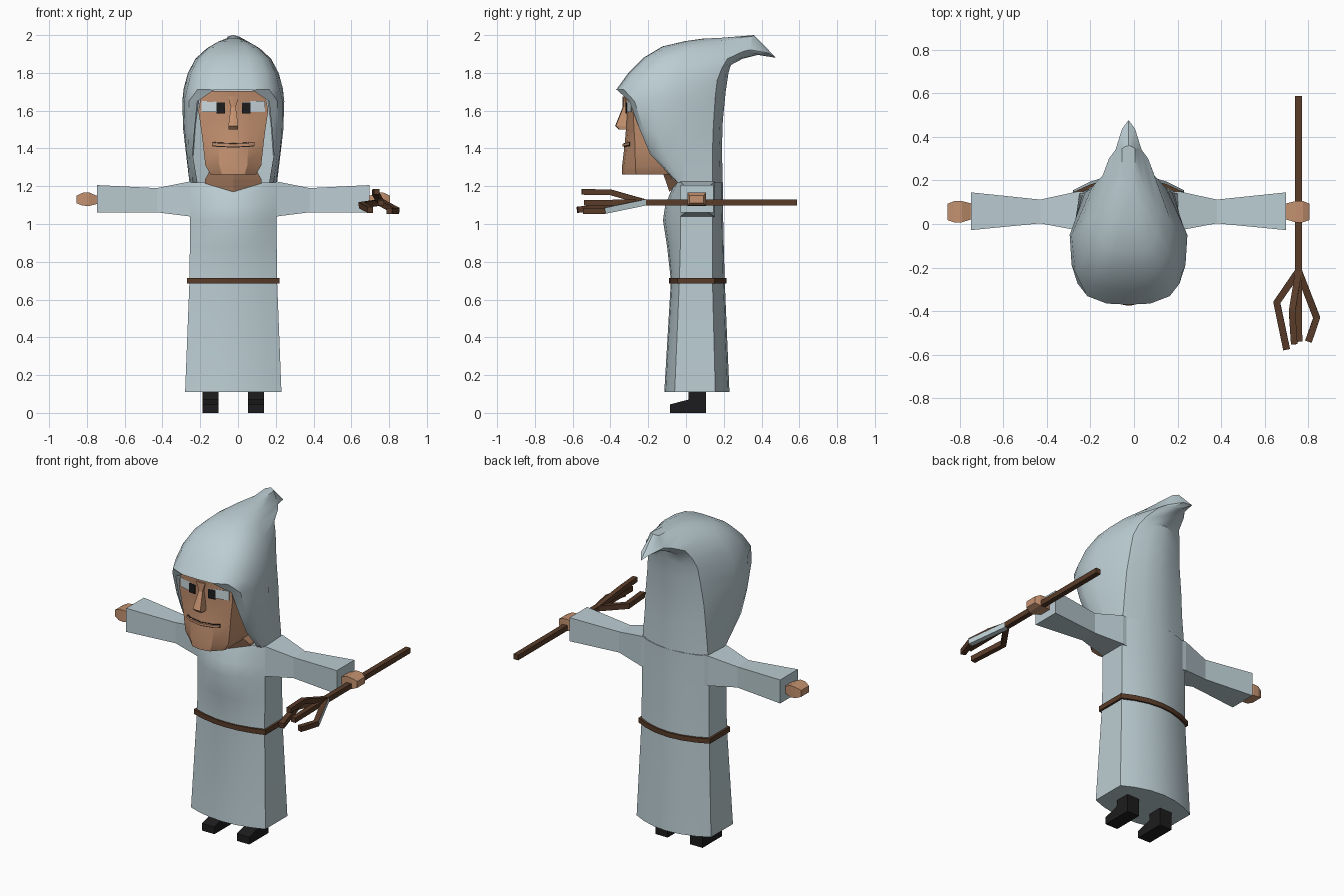
import bpy, bmesh, math
from mathutils import Vector

if "Cube" in bpy.data.objects:
    bpy.data.objects.remove(bpy.data.objects["Cube"])

CX = -0.025  # centre line of the figure


def material(name, col):
    m = bpy.data.materials.new(name)
    m.diffuse_color = (*col, 1)
    m.use_nodes = True
    m.node_tree.nodes["Principled BSDF"].inputs["Base Color"].default_value = m.diffuse_color
    return m


CLOTH = material("pale_cloth", (0.50, 0.61, 0.65))
SKIN = material("skin", (0.56, 0.29, 0.165))
BROWN = material("brown_wood", (0.10, 0.045, 0.022))
BLACK = material("black_leather", (0.012, 0.012, 0.013))
WHITE = material("eye_white", (0.60, 0.69, 0.73))


def finish(name, bm, mat, smooth=0, offset=CX):
    bmesh.ops.recalc_face_normals(bm, faces=bm.faces)
    me = bpy.data.meshes.new(name)
    bm.to_mesh(me)
    bm.free()
    me.materials.append(mat)
    ob = bpy.data.objects.new(name, me)
    ob.location.x = offset
    bpy.context.collection.objects.link(ob)
    if smooth:
        bpy.ops.object.select_all(action='DESELECT')
        ob.select_set(True)
        bpy.context.view_layer.objects.active = ob
        bpy.ops.object.shade_smooth_by_angle(angle=math.radians(smooth))
    return ob


def mirrored(half):
    """Closed ring from a half outline that starts and ends on x = 0."""
    return half + [(-x, y, z) for x, y, z in half[-2:0:-1]]


def loft(name, rings, mat, caps=(True, True), open_rows=0, smooth=0, offset=CX):
    bm = bmesh.new()
    rows = [[bm.verts.new(p) for p in r] for r in rings]
    n = len(rows[0])
    for k in range(len(rows) - 1):
        a, b = rows[k], rows[k + 1]
        for i in range(n):
            j = (i + 1) % n
            if k < open_rows and 0 in (i, j):
                continue  # leave the front open
            bm.faces.new((a[i], a[j], b[j], b[i]))
    if caps[0]:
        bm.faces.new(rows[0])
    if caps[1]:
        bm.faces.new(rows[-1])
    bmesh.ops.delete(bm, geom=[v for v in bm.verts if not v.link_faces], context='VERTS')
    return finish(name, bm, mat, smooth, offset)


def rod(name, pts, r, mat):
    """Square bar along a mostly horizontal path."""
    rings = []
    for i, p in enumerate(pts):
        d = Vector(pts[min(i + 1, len(pts) - 1)]) - Vector(pts[max(i - 1, 0)])
        s = d.cross(Vector((0, 0, 1))).normalized() * r
        u = s.cross(d).normalized() * r
        rings.append([Vector(p) + s + u, Vector(p) - s + u, Vector(p) - s - u, Vector(p) + s - u])
    return loft(name, rings, mat, offset=0)


def box_ring(x, y0, y1, z0, z1):
    return [(x, y0, z0), (x, y1, z0), (x, y1, z1), (x, y0, z1)]


# Robe: flat sides, curved front and back
def robe_ring(z, w, f, fs, bs, b):
    front = [(w * u, f + (fs - f) * u * u, z) for u in (0, .35, .7, 1)]
    back = [(w * u, b + (bs - b) * u * u, z) for u in (1, .7, .35, 0)]
    return mirrored(front + back)


loft("robe", [robe_ring(*r) for r in (
    (.11, .255, -.115, -.06, .155, .23),
    (.70, .232, -.08, -.035, .14, .205),
    (.88, .230, -.10, -.03, .14, .20),
    (1.02, .230, -.122, -.03, .14, .197),
    (1.10, .230, -.11, -.03, .14, .195),
    (1.22, .230, -.06, -.03, .14, .195))], CLOTH, smooth=35)
loft("belt", [robe_ring(z, .245, -.09, -.045, .15, .215) for z in (.685, .715)], BROWN, smooth=35)

# Hood: rows run from the open front edge round the side to the back
def hood_ring(xe, ye, ze, xs, ys, zs, xf, yf, yb, zb):
    half = [(0, ye - .005, ze)]
    for t in (0, .33, .67, 1):
        a, b, c = (1 - t) ** 2, 2 * t * (1 - t), t * t
        half.append((a * xe + b * xs + c * xs, a * ye + b * ye + c * ys, ze + (zs - ze) * t))
    half += [(xf, yf, (zs + zb) / 2), (xf * .5, yf * .3 + yb * .7, zs * .3 + zb * .7), (0, yb, zb)]
    return mirrored(half)


loft("hood", [hood_ring(*r) for r in (
    (.19, -.05, 1.22, .232, 0, 1.22, .225, .14, .195, 1.20),
    (.215, -.19, 1.37, .25, -.02, 1.37, .21, .14, .19, 1.40),
    (.205, -.245, 1.50, .265, -.05, 1.50, .20, .145, .195, 1.55),
    (.19, -.30, 1.65, .27, -.05, 1.65, .18, .155, .21, 1.70),
    (.10, -.365, 1.71, .262, -.05, 1.72, .17, .165, .225, 1.80),
    (.09, -.30, 1.80, .24, -.04, 1.80, .15, .19, .24, 1.85),
    (.08, -.22, 1.88, .20, 0, 1.875, .12, .22, .30, 1.875),
    (.06, -.12, 1.94, .14, .05, 1.93, .09, .30, .38, 1.895),
    (.04, 0, 1.968, .08, .15, 1.965, .06, .34, .477, 1.88),
    (.01, .10, 1.982, .03, .25, 1.985, .03, .345, .36, 2.0))],
    CLOTH, caps=(False, True), open_rows=4, smooth=40)


# Head, neck and collar
def head_ring(z, yc, xw, yw, yb):
    return mirrored([(0, yc, z), (xw * .5, yc + .012, z), (xw, yw, z), (xw, yb, z), (0, yb, z)])


loft("head", [head_ring(*r) for r in (
    (1.262, -.338, .12, -.265, -.05),
    (1.31, -.338, .148, -.268, -.05),
    (1.42, -.325, .16, -.27, -.05),
    (1.50, -.318, .17, -.275, -.05),
    (1.60, -.315, .185, -.28, -.05),
    (1.705, -.335, .165, -.28, -.05))], SKIN, smooth=25)
loft("neck", [mirrored([(0, f, z0), (w, s, z1), (w, .1, z1), (0, .1, z1)]) for f, s, z0, z1, w in (
    (-.088, -.048, 1.17, 1.215, .15), (-.11, -.07, 1.235, 1.235, .15),
    (-.13, -.11, 1.29, 1.29, .12))], SKIN)

# Nose and mouth
loft("nose", [mirrored([(0, y, z), (w, y + .004, z), (w, -.29, z), (0, -.29, z)]) for z, y, w in (
    (1.50, -.355, .024), (1.52, -.375, .026), (1.62, -.335, .013), (1.675, -.335, .03))], SKIN)
for nm, z, h, out, mat in (("mouth_line", 1.416, .011, .004, BLACK), ("lips", 1.417, .007, .011, SKIN)):
    loft(nm, [mirrored([(0, -.325 - out, zz), (.08, -.313 - out, zz + .003),
                        (.112, -.297 - out, zz + .007), (.112, -.27, zz + .007), (0, -.30, zz)])
              for zz in (z - h, z + h)], mat)


# Eyes: thin plates that follow the face
def face_y(x):
    return -.316 + .012 * x / .0925 if x < .0925 else -.304 + .024 * (x - .0925) / .0925


def eye_plate(name, side, xs, z0, z1, out, mat):
    bm = bmesh.new()
    cols = [[bm.verts.new((side * x, face_y(x) - out, z)) for z in (z0, z1)] for x in xs]
    for a, b in zip(cols, cols[1:]):
        bm.faces.new((a[0], b[0], b[1], a[1]))
    for f in bm.faces:
        f.normal_update()
        if f.normal.y > 0:
            f.normal_flip()
    r = bmesh.ops.extrude_face_region(bm, geom=bm.faces[:])
    bmesh.ops.translate(bm, verts=[v for v in r["geom"] if isinstance(v, bmesh.types.BMVert)],
                        vec=(0, -.002, 0))
    finish(name, bm, mat)


# Everything paired: eyes, sleeves, hands, boots
for side, tag in ((-1, "left"), (1, "right")):
    eye_plate(tag + "_eye", side, (.045, .0925, .168), 1.592, 1.65, .005, WHITE)
    eye_plate(tag + "_pupil", side, (.045, .090), 1.585, 1.642, .008, BLACK)
    loft(tag + "_sleeve", [box_ring(side * x, *r) for x, *r in (
        (.20, -.03, .15, 1.035, 1.225), (.23, -.03, .15, 1.04, 1.225),
        (.405, .003, .112, 1.062, 1.19), (.722, -.028, .145, 1.06, 1.206))], CLOTH)
    loft(tag + "_hand", [box_ring(side * x, *r) for x, *r in (
        (.70, .025, .09, 1.105, 1.15), (.725, .02, .095, 1.105, 1.15), (.765, .008, .105, 1.095, 1.168),
        (.80, .008, .105, 1.098, 1.165), (.83, .018, .093, 1.11, 1.15))], SKIN)
    boot = ((-.085, 0), (.105, 0), (.105, .13), (.015, .13), (.012, .07), (-.085, .045))
    loft(tag + "_boot", [[(side * x, y, z) for y, z in boot] for x in (.077, .162)], BLACK)

# Pitchfork
rod("fork_handle", [(.755, -.24, 1.115), (.755, .588, 1.115)], .016, BROWN)
root = (.755, -.215, 1.115)
rod("fork_prong_left", [root, (.655, -.36, 1.10), (.70, -.575, 1.075)], .016, BROWN)
rod("fork_prong_top", [root, (.725, -.40, 1.168), (.735, -.552, 1.17)], .015, BROWN)
rod("fork_prong_middle", [root, (.757, -.54, 1.112)], .015, BROWN)
prong = rod("fork_prong_right", [root, (.838, -.43, 1.07), (.80, -.54, 1.07)], .016, BROWN)
prong.data.materials.append(CLOTH)
for p in prong.data.polygons:  # pale outer and lower faces near the root
    if p.center.y > -.40 and p.center.y < -.25 and (p.normal.x > .5 or p.normal.z < -.5):
        p.material_index = 1
